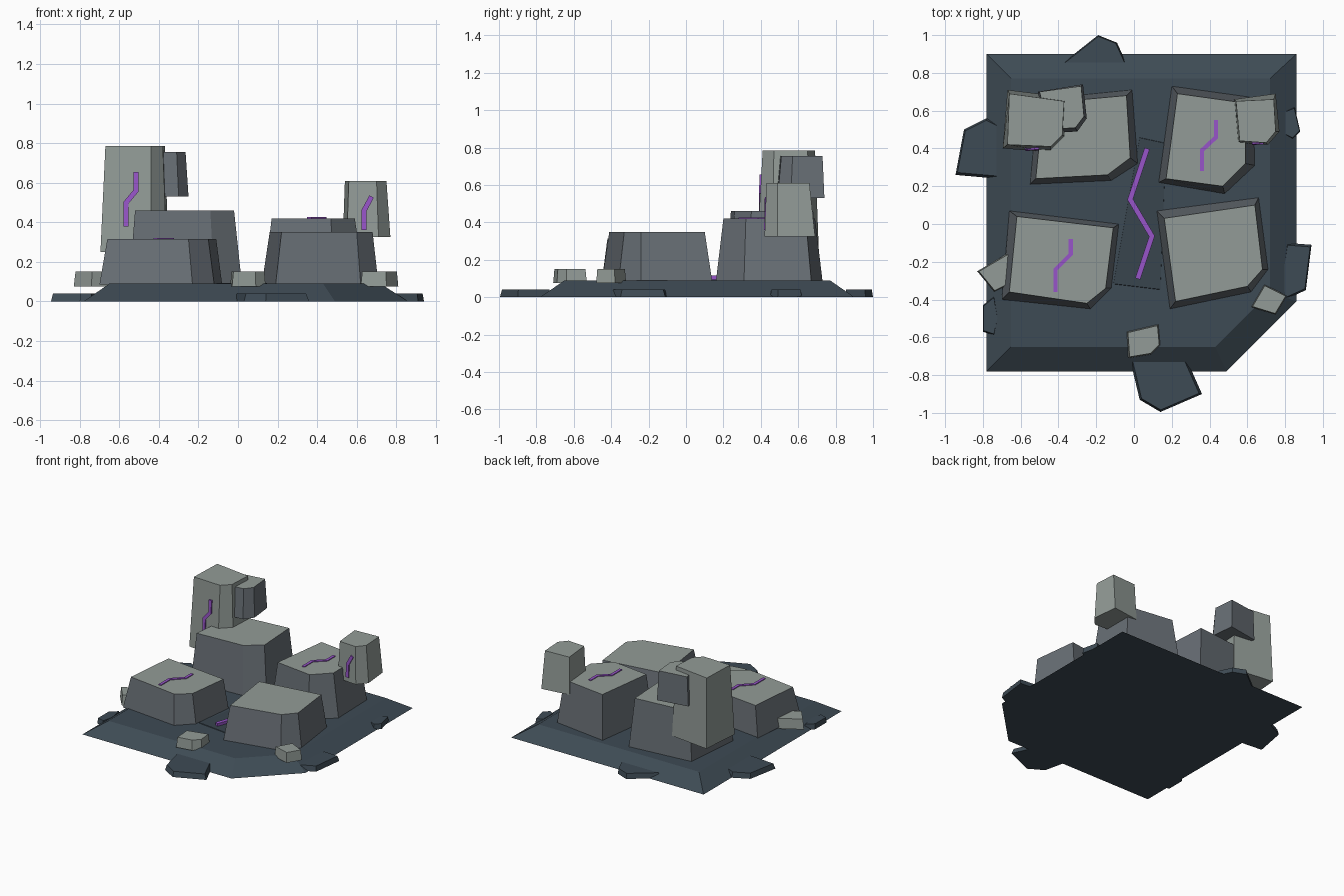
import bpy, bmesh
from mathutils import Vector

if "Cube" in bpy.data.objects:
    bpy.data.objects.remove(bpy.data.objects["Cube"])


def material(name, rgb):
    m = bpy.data.materials.new(name)
    m.diffuse_color = (*rgb, 1)
    m.use_nodes = True
    m.node_tree.nodes["Principled BSDF"].inputs["Base Color"].default_value = m.diffuse_color
    return m


PALE = material("pale stone", (0.29, 0.33, 0.31))
GREY = material("grey stone", (0.14, 0.16, 0.18))
SLATE = material("dark slate", (0.048, 0.070, 0.090))
DEEP = material("deep slate", (0.040, 0.058, 0.075))
PURPLE = material("purple vein", (0.31, 0.09, 0.58))


def finish(name, bm, mats):
    bmesh.ops.recalc_face_normals(bm, faces=bm.faces)
    mesh = bpy.data.meshes.new(name)
    bm.to_mesh(mesh)
    bm.free()
    for m in mats:
        mesh.materials.append(m)
    ob = bpy.data.objects.new(name, mesh)
    bpy.context.collection.objects.link(ob)
    return ob


def loft(bm, low, high):
    """Closed solid between two matching rings of points."""
    a = [bm.verts.new(p) for p in low]
    b = [bm.verts.new(p) for p in high]
    n = len(a)
    bm.faces.new(a[::-1])
    top = bm.faces.new(b)
    for i in range(n):
        j = (i + 1) % n
        bm.faces.new((a[i], a[j], b[j], b[i]))
    return top


def block(name, bottom, top, z0, z1, side, cap=None):
    """Tapered stone; a top given as a number shrinks the bottom outline."""
    if isinstance(top, float):
        cx = sum(p[0] for p in bottom) / len(bottom)
        cy = sum(p[1] for p in bottom) / len(bottom)
        top = [(cx + (x - cx) * top, cy + (y - cy) * top) for x, y in bottom]
    bm = bmesh.new()
    face = loft(bm, [(x, y, z0) for x, y in bottom], [(x, y, z1) for x, y in top])
    if cap:
        face.material_index = 1
    return finish(name, bm, [side, cap] if cap else [side])


def vein(name, pts, place, low, high, width=0.025):
    """Mitred zigzag strip, set on a surface by place(u, v, height)."""
    pts = [Vector(p) for p in pts]
    left, right = [], []
    for i, p in enumerate(pts):
        d1 = (p - pts[i - 1]).normalized() if i else (pts[1] - p).normalized()
        d2 = (pts[i + 1] - p).normalized() if i < len(pts) - 1 else d1
        n1, n2 = Vector((-d1.y, d1.x)), Vector((-d2.y, d2.x))
        m = (n1 + n2).normalized()
        off = m * (width / 2 / m.dot(n1))
        left.append(p + off)
        right.append(p - off)
    bm = bmesh.new()
    n = len(pts)
    rows = [[bm.verts.new(place(q.x, q.y, h)) for q in side]
            for side, h in ((left, low), (right, low), (right, high), (left, high))]
    for i in range(n - 1):
        for k in range(4):
            r, s = rows[k], rows[(k + 1) % 4]
            bm.faces.new((r[i], r[i + 1], s[i + 1], s[i]))
    for i in (0, n - 1):
        bm.faces.new([r[i] for r in rows])
    return finish(name, bm, [PURPLE])


# Ground plinth with one cut corner
block("ground_plinth",
      [(-.78, -.78), (.49, -.78), (.86, -.41), (.86, .90), (-.78, .90)],
      [(-.65, -.65), (.43, -.65), (.72, -.36), (.72, .77), (-.65, .77)],
      0, .09, SLATE)

# Slabs lying around the plinth
slabs = {
    "front_slab": [(-.02, -.72), (.28, -.72), (.36, -.90), (.14, -.995), (.03, -.93)],
    "left_slab": [(-.945, .26), (-.90, .50), (-.78, .56), (-.72, .53), (-.72, .24)],
    "back_slab": [(-.38, .85), (-.19, 1.0), (-.09, .96), (-.04, .85)],
    "right_front_slab": [(.81, -.10), (.94, -.11), (.91, -.35), (.80, -.40), (.78, -.30)],
    "right_back_slab": [(.80, .60), (.85, .62), (.88, .49), (.84, .45), (.80, .47)],
    "left_front_slab": [(-.80, -.43), (-.74, -.38), (-.72, -.50), (-.74, -.59), (-.80, -.57)],
}
for name, outline in slabs.items():
    block(name, outline, .92, 0, .04, SLATE)

# Dark panel set in the floor
panel = [(.03, .46), (.17, .43), (.14, -.35), (-.11, -.32)]
block("floor_panel", panel, .99, .085, .094, DEEP)

# Four large stones: grey sides, pale tops
block("back_left_stone",
      [(-.55, .21), (-.12, .23), (.02, .32), (-.01, .71), (-.51, .66)],
      [(-.52, .24), (-.14, .26), (-.02, .35), (-.04, .68), (-.48, .64)],
      .085, .46, GREY, PALE)
block("back_right_stone",
      [(.20, .73), (.63, .67), (.64, .31), (.48, .16), (.13, .22)],
      [(.23, .69), (.59, .64), (.59, .32), (.47, .20), (.17, .24)],
      .085, .42, GREY, PALE)
block("front_left_stone",
      [(-.66, .07), (-.08, 0), (-.12, -.34), (-.23, -.45), (-.70, -.40)],
      [(-.62, .04), (-.11, -.02), (-.15, -.34), (-.25, -.42), (-.66, -.36)],
      .085, .315, GREY, PALE)
block("front_right_stone",
      [(.12, .07), (.66, .14), (.71, -.24), (.62, -.36), (.19, -.45)],
      [(.16, .03), (.64, .10), (.68, -.24), (.60, -.33), (.22, -.41)],
      .085, .35, GREY, PALE)

# Raised stones resting against the large ones
block("tower_stone",
      [(-.67, .71), (-.35, .67), (-.36, .46), (-.44, .38), (-.695, .40)],
      [(-.66, .69), (-.37, .65), (-.38, .47), (-.44, .41), (-.67, .42)],
      .25, .785, PALE)
block("tower_side_stone",
      [(-.51, .70), (-.27, .74), (-.25, .56), (-.30, .49), (-.46, .48)],
      [(-.50, .70), (-.28, .73), (-.265, .57), (-.31, .51), (-.45, .50)],
      .53, .755, GREY, PALE)
block("right_upper_stone",
      [(.53, .66), (.75, .69), (.77, .49), (.71, .42), (.55, .43)],
      [(.54, .65), (.74, .66), (.75, .49), (.70, .43), (.56, .44)],
      .325, .61, PALE)

# Small loose rocks
rocks = {
    "left_rock": [(-.83, -.25), (-.74, -.36), (-.62, -.30), (-.66, -.15)],
    "front_rock": [(-.04, -.57), (.13, -.53), (.14, -.64), (.09, -.69), (-.03, -.71)],
    "right_rock": [(.69, -.32), (.81, -.38), (.75, -.48), (.62, -.44)],
}
for name, outline in rocks.items():
    block(name, outline, .92, .075, .152, PALE)


# Purple veins on the floor, the stone tops and the upright faces
def flat(z):
    return lambda x, y, h: (x, y, z + h)


vein("floor_vein", [(.07, .40), (-.02, .13), (.095, -.065), (.02, -.29)],
     flat(.09), 0, .025, .028)
vein("front_left_vein", [(-.415, -.36), (-.415, -.24), (-.335, -.16), (-.335, -.08)],
     flat(.315), -.005, .006, .022)
vein("back_right_vein", [(.36, .28), (.36, .39), (.435, .46), (.435, .55)],
     flat(.42), -.005, .006, .022)
vein("tower_vein", [(-.565, .38), (-.565, .50), (-.515, .56), (-.515, .655)],
     lambda x, z, h: (x, .40 - (x + .695) * .08 + (z - .25) * .043 - h, z), -.01, .008)
vein("right_upper_vein", [(.637, .36), (.637, .46), (.675, .53)],
     lambda x, z, h: (x, .43 - (x - .55) * .0625 + (z - .325) * .035 - h, z), -.01, .008)
